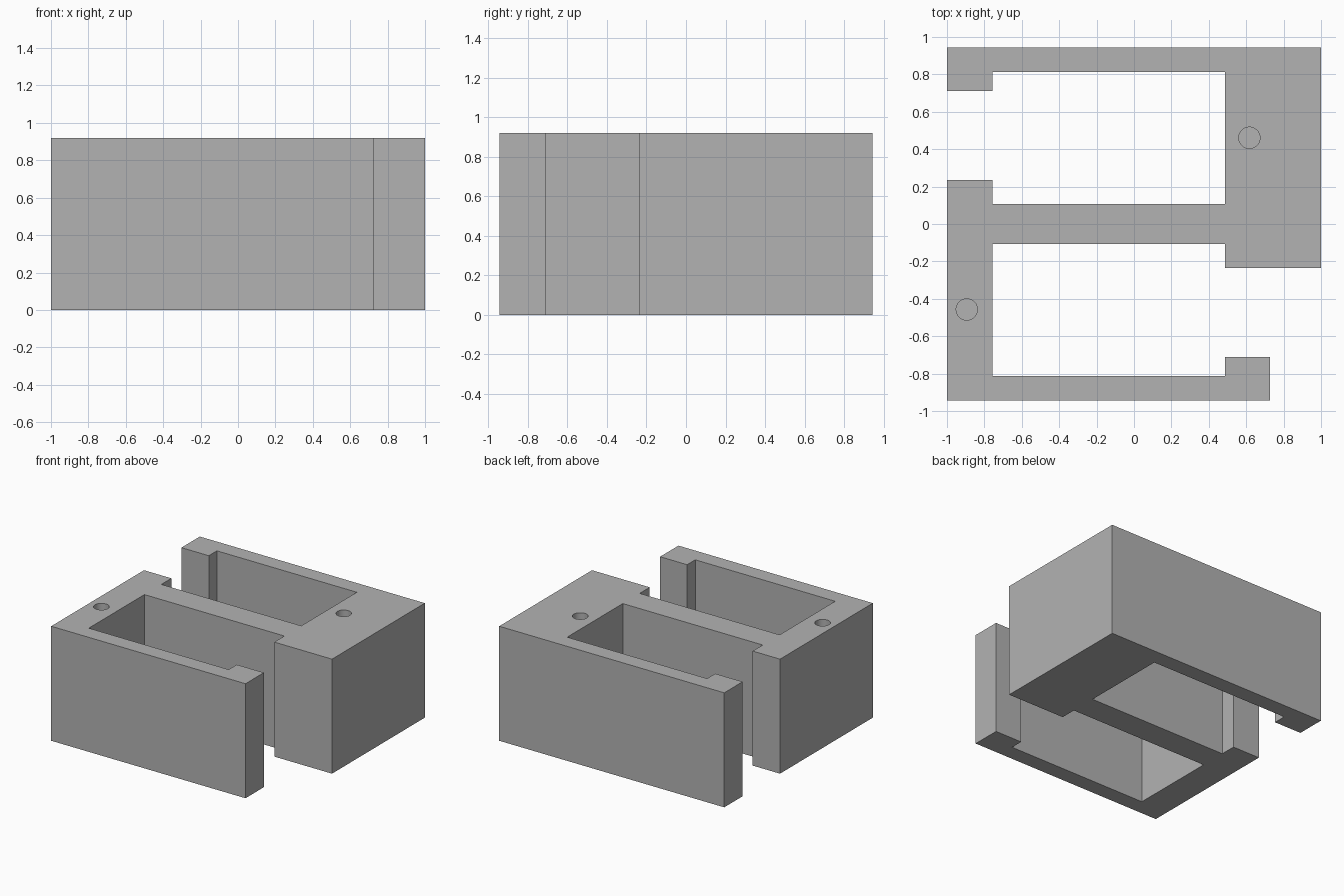
import bpy
import bmesh
import math

cube = bpy.data.objects.get("Cube")
if cube:
    bpy.data.objects.remove(cube, do_unlink=True)

HEIGHT = 0.92
HOLE_RADIUS, HOLE_DEPTH = 0.057, 0.45

grey = bpy.data.materials.new("plain_grey")
grey.use_nodes = True
colour = (0.45, 0.45, 0.45, 1)
grey.diffuse_color = colour
grey.node_tree.nodes["Principled BSDF"].inputs["Base Color"].default_value = colour


def extrude_profile(name, points, bottom, top):
    """Make a solid prism from an outline in the xy plane."""
    bm = bmesh.new()
    face = bm.faces.new([bm.verts.new((x, y, bottom)) for x, y in points])
    result = bmesh.ops.extrude_face_region(bm, geom=[face])
    moved = [v for v in result["geom"] if isinstance(v, bmesh.types.BMVert)]
    bmesh.ops.translate(bm, verts=moved, vec=(0, 0, top - bottom))
    bmesh.ops.recalc_face_normals(bm, faces=bm.faces)
    mesh = bpy.data.meshes.new(name)
    bm.to_mesh(mesh)
    bm.free()
    mesh.materials.append(grey)
    obj = bpy.data.objects.new(name, mesh)
    bpy.context.collection.objects.link(obj)
    return obj


# Outline shared by the two opposed channels and their lips
back, inner_back, lip_back = 0.943, 0.813, 0.71
web, lip_web = 0.107, 0.235
left, lip_left, block, lip_end, right = -1, -0.757, 0.487, 0.727, 1
outline = [
    # Front arm with its lip
    (left, -back), (lip_end, -back), (lip_end, -lip_back), (block, -lip_back),
    (block, -inner_back), (lip_left, -inner_back),
    # Middle web and solid end block
    (lip_left, -web), (block, -web), (block, -lip_web), (right, -lip_web),
    # Back arm with its lip
    (right, back), (left, back), (left, lip_back), (lip_left, lip_back),
    (lip_left, inner_back), (block, inner_back),
    # Return along the web to the narrow end wall
    (block, web), (lip_left, web), (lip_left, lip_web), (left, lip_web),
]
body = extrude_profile("channel_body", outline, 0, HEIGHT)

# Blind round holes in the top
for name, cx, cy in (("block_hole_cutter", 0.617, 0.461),
                     ("wall_hole_cutter", -0.894, -0.457)):
    circle = [(cx + HOLE_RADIUS * math.cos(math.tau * i / 32),
               cy + HOLE_RADIUS * math.sin(math.tau * i / 32)) for i in range(32)]
    cutter = extrude_profile(name, circle, HEIGHT - HOLE_DEPTH, HEIGHT + 0.1)
    cutter.hide_render = True
    cutter.hide_set(True)
    hole = body.modifiers.new(name, "BOOLEAN")
    hole.operation = "DIFFERENCE"
    hole.solver = "EXACT"
    hole.object = cutter

# Apply the cuts, drop the cutters and smooth the round walls
bpy.context.view_layer.objects.active = body
body.select_set(True)
for modifier in list(body.modifiers):
    cutter = modifier.object
    bpy.ops.object.modifier_apply(modifier=modifier.name)
    bpy.data.objects.remove(cutter, do_unlink=True)
bpy.ops.object.shade_smooth_by_angle(angle=math.radians(30))
